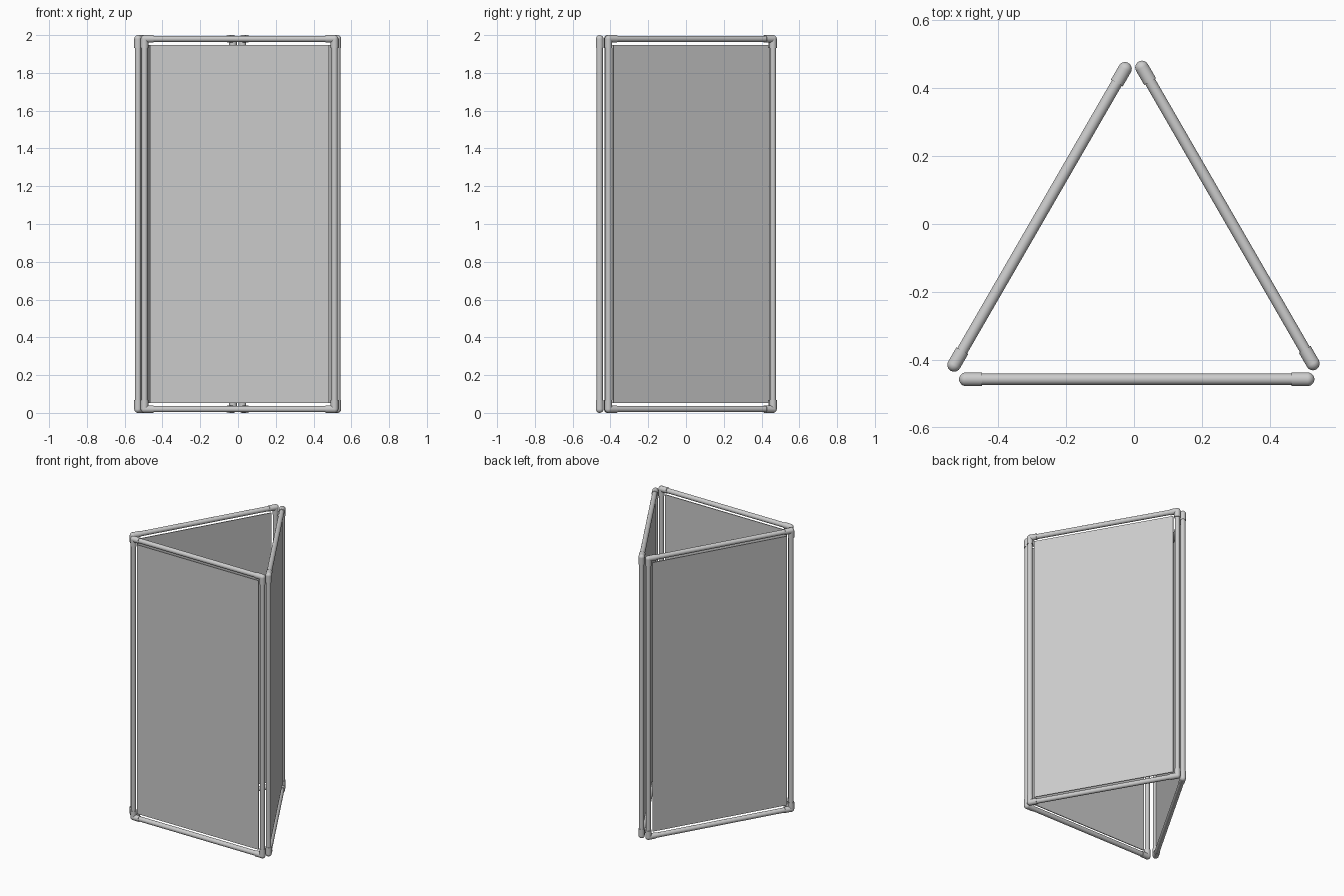
import bpy
from math import radians
from mathutils import Matrix, Vector

cube = bpy.data.objects.get("Cube")
if cube:
    bpy.data.objects.remove(cube)

HALF = 0.503      # pipe axis to frame centre, sideways
PIPE_R, ELBOW_R = 0.0165, 0.02
LOW, HIGH = ELBOW_R, 2 - ELBOW_R
ARM = 0.048       # elbow socket length from the corner

grey = bpy.data.materials.new("light_grey")
grey.use_nodes = True
colour = (0.6, 0.6, 0.6, 1)
grey.diffuse_color = colour
grey.node_tree.nodes["Principled BSDF"].inputs["Base Color"].default_value = colour


def finish(name, place, smooth=True):
    """Name and colour the new part, then move it into its frame."""
    ob = bpy.context.object
    ob.name = name
    ob.data.materials.append(grey)
    if smooth:
        bpy.ops.object.shade_smooth_by_angle(angle=radians(40))
    ob.matrix_world = place @ ob.matrix_basis
    return ob


def tube(name, place, start, end, radius):
    start, end = Vector(start), Vector(end)
    axis = end - start
    bpy.ops.mesh.primitive_cylinder_add(
        vertices=24, radius=radius, depth=axis.length, location=(start + end) / 2,
        rotation=axis.to_track_quat('Z', 'Y').to_euler())
    return finish(name, place)


def elbow(name, place, x, z):
    """Two sockets joined by a round corner."""
    inward = -1 if x > 0 else 1
    upward = -1 if z > 1 else 1
    parts = [tube(name, place, (x, 0, z), (x + inward * ARM, 0, z), ELBOW_R),
             tube(name, place, (x, 0, z), (x, 0, z + upward * ARM), ELBOW_R)]
    bpy.ops.mesh.primitive_uv_sphere_add(segments=24, ring_count=12,
                                         radius=ELBOW_R, location=(x, 0, z))
    parts.append(finish(name, place))
    for part in parts:
        part.select_set(True)
    bpy.ops.object.join()
    bpy.context.object.name = name


def frame(label, centre, angle):
    place = Matrix.Translation((*centre, 0)) @ Matrix.Rotation(radians(angle), 4, 'Z')
    # Pipes
    for end, z in (("bottom", LOW), ("top", HIGH)):
        tube(f"{label}_{end}_pipe", place, (-HALF, 0, z), (HALF, 0, z), PIPE_R)
    for end, x in (("first", -HALF), ("second", HALF)):
        tube(f"{label}_{end}_upright", place, (x, 0, LOW), (x, 0, HIGH), PIPE_R)
        # Corner fittings
        for level, z in (("bottom", LOW), ("top", HIGH)):
            elbow(f"{label}_{end}_{level}_elbow", place, x, z)
    # Flat panel hung inside the pipes
    bpy.ops.mesh.primitive_cube_add(size=1, location=(0, 0, 1))
    bpy.context.object.scale = (0.948, 0.006, 1.896)
    bpy.context.view_layer.update()
    finish(f"{label}_panel", place, smooth=False)


frame("front", (0.008, -0.457), 0)
frame("left", (0.275, 0.025), 120)
frame("right", (-0.278, 0.021), 240)
